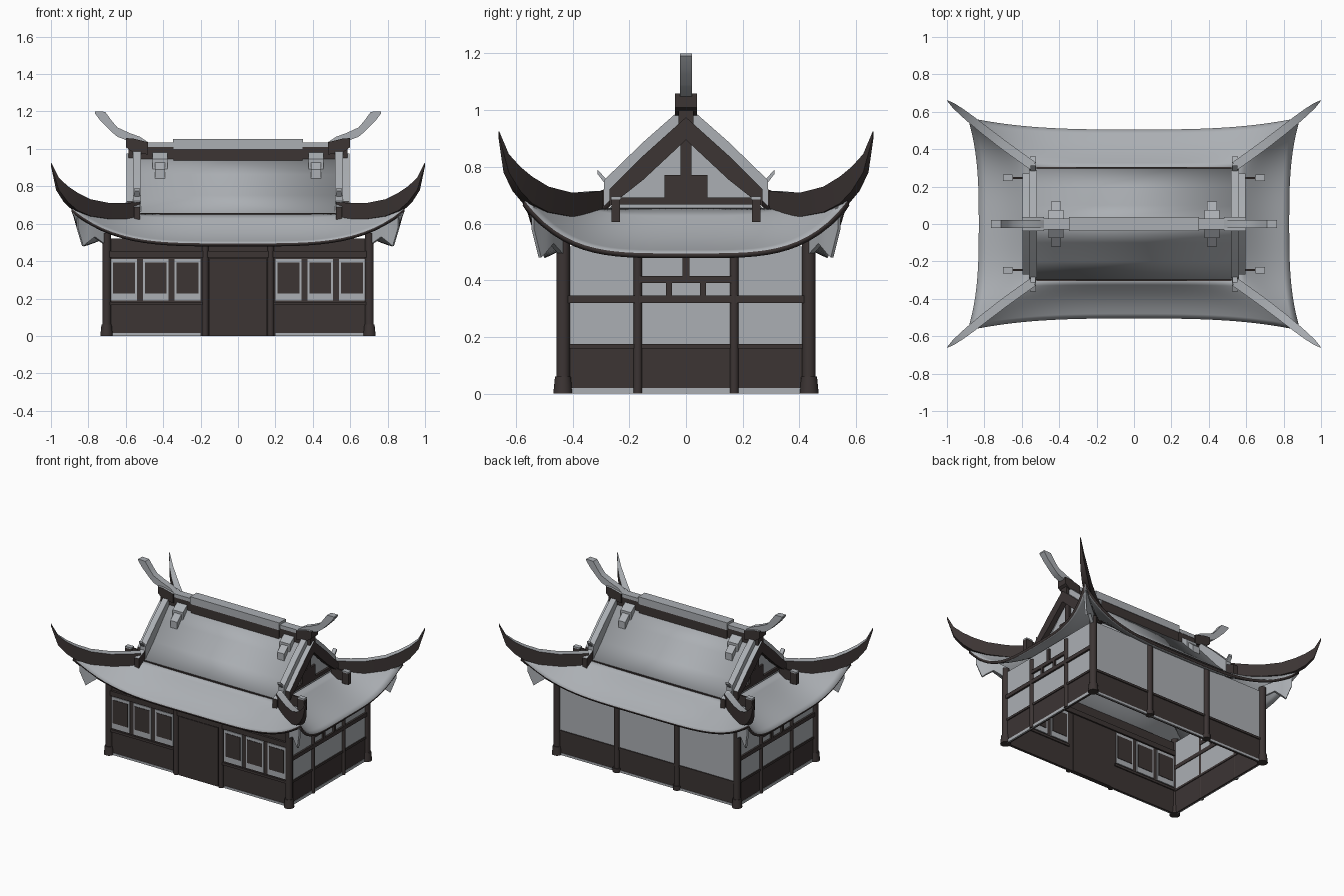
import bpy, bmesh, math
from mathutils import Vector

if "Cube" in bpy.data.objects:
    bpy.data.objects.remove(bpy.data.objects["Cube"])


def material(name, rgb):
    m = bpy.data.materials.new(name)
    m.diffuse_color = (*rgb, 1)
    m.use_nodes = True
    m.node_tree.nodes["Principled BSDF"].inputs["Base Color"].default_value = m.diffuse_color
    return m


LIGHT = material("pale_grey", (0.41, 0.43, 0.455))
DARK = material("dark_brown", (0.045, 0.035, 0.034))
BOTH = (1, -1)
CORNERS = [(sx, sy) for sx in BOTH for sy in BOTH]


def finish(name, bm, mats, solid=0.0):
    me = bpy.data.meshes.new(name)
    if not solid:
        bmesh.ops.recalc_face_normals(bm, faces=bm.faces[:])
    bm.to_mesh(me)
    bm.free()
    for m in mats:
        me.materials.append(m)
    for p in me.polygons:
        p.use_smooth = True
    me.set_sharp_from_angle(angle=math.radians(30))
    ob = bpy.data.objects.new(name, me)
    bpy.context.collection.objects.link(ob)
    if solid:
        md = ob.modifiers.new("thickness", 'SOLIDIFY')
        md.thickness = solid
        md.offset = -1
        md.material_offset_rim = 1
    return ob


def box(name, x, y, z, mat):
    bm = bmesh.new()
    bmesh.ops.create_cube(bm, size=1)
    for v in bm.verts:
        v.co = Vector(((x[0] + x[1]) / 2 + v.co.x * abs(x[1] - x[0]),
                       (y[0] + y[1]) / 2 + v.co.y * abs(y[1] - y[0]),
                       (z[0] + z[1]) / 2 + v.co.z * abs(z[1] - z[0])))
    return finish(name, bm, [mat])


def post(name, x, y, r, z0, z1, mat, r2=None):
    bm = bmesh.new()
    bmesh.ops.create_cone(bm, cap_ends=True, segments=14, radius1=r, radius2=r2 or r, depth=z1 - z0)
    bmesh.ops.translate(bm, verts=bm.verts, vec=(x, y, (z0 + z1) / 2))
    return finish(name, bm, [mat])


def ribbon(name, pts, side=DARK, top=LIGHT, sx=1, sy=1):
    """Beam along a path of (x, y, z_bottom, z_top, half_width)."""
    bm = bmesh.new()
    rows = []
    for i, (x, y, zb, zt, w) in enumerate(pts):
        a, b = pts[max(i - 1, 0)], pts[min(i + 1, len(pts) - 1)]
        n = Vector((-(b[1] - a[1]), b[0] - a[0])).normalized() * w
        rows.append([bm.verts.new(((x + s * n.x) * sx, (y + s * n.y) * sy, z))
                     for s, z in ((-1, zb), (1, zb), (1, zt), (-1, zt))])
    for a, b in zip(rows, rows[1:]):
        for k in range(4):
            f = bm.faces.new((a[k], a[(k + 1) % 4], b[(k + 1) % 4], b[k]))
            f.material_index = 1 if k == 2 else 0
    bm.faces.new(rows[0])
    bm.faces.new(rows[-1])
    return finish(name, bm, [side, top])


def sheet(name, grids, solid):
    """Roof skin from point grids, facing up, with a dark rim."""
    bm = bmesh.new()
    for g in grids:
        vs = [[bm.verts.new(p) for p in row] for row in g]
        for a, b in zip(vs, vs[1:]):
            for i in range(len(a) - 1):
                bm.faces.new((a[i], a[i + 1], b[i + 1], b[i]))
    bm.normal_update()
    bmesh.ops.reverse_faces(bm, faces=[f for f in bm.faces if f.normal.z < 0])
    bmesh.ops.remove_doubles(bm, verts=bm.verts, dist=1e-4)
    bm.normal_update()
    return finish(name, bm, [LIGHT, DARK], solid)


# ---- walls: dark lower half, pale upper half, pale dust strip at the foot
for s in BOTH:
    x = (s * 0.69, s * 0.705)
    box("side_wall_lower", x, (-0.43, 0.43), (0, 0.175), DARK)
    box("side_wall_upper", x, (-0.43, 0.43), (0.175, 0.52), LIGHT)
    box("side_sill", (s * 0.685, s * 0.712), (-0.43, 0.43), (0.16, 0.175), DARK)
    box("side_dust", (s * 0.70, s * 0.708), (-0.41, 0.41), (0, 0.02), LIGHT)
    # timber lattice on the side walls
    beam = (s * 0.685, s * 0.718)
    box("side_rail", beam, (-0.43, 0.43), (0.32, 0.347), DARK)
    box("side_upper_rail", beam, (-0.17, 0.17), (0.39, 0.416), DARK)
    box("side_top_post", beam, (-0.012, 0.012), (0.416, 0.5), DARK)
    for t in BOTH:
        box("side_short_post", beam, (t * 0.05, t * 0.07), (0.347, 0.39), DARK)
        post("side_post", s * 0.703, t * 0.17, 0.016, 0, 0.5, DARK)
    # back posts
    post("back_post", s * 0.235, 0.435, 0.02, 0, 0.52, DARK)
    post("back_post_base", s * 0.235, 0.435, 0.027, 0, 0.03, DARK)

box("back_wall_lower", (-0.7, 0.7), (0.42, 0.435), (0, 0.175), DARK)
box("back_wall_upper", (-0.7, 0.7), (0.42, 0.435), (0.175, 0.52), LIGHT)
box("back_sill", (-0.7, 0.7), (0.415, 0.442), (0.16, 0.175), DARK)
box("back_dust", (-0.67, 0.67), (0.43, 0.438), (0, 0.015), LIGHT)

# ---- front wall with door and windows
box("front_wall", (-0.7, 0.7), (-0.435, -0.42), (0, 0.52), DARK)
box("door", (-0.155, 0.155), (-0.445, -0.415), (0, 0.415), DARK)
box("front_lintel", (-0.7, 0.7), (-0.45, -0.41), (0.42, 0.455), DARK)
for s in BOTH:
    post("door_post", s * 0.175, -0.438, 0.018, 0, 0.5, DARK)
    box("front_sill", (s * 0.19, s * 0.69), (-0.448, -0.412), (0.165, 0.182), DARK)
    box("front_dust", (s * 0.2, s * 0.67), (-0.438, -0.43), (0, 0.015), LIGHT)
    for c in (0.27, 0.44, 0.61):
        box("window_frame", (s * c - 0.069, s * c + 0.069), (-0.441, -0.414), (0.19, 0.412), LIGHT)
        box("window_pane", (s * c - 0.058, s * c + 0.058), (-0.444, -0.411), (0.228, 0.392), DARK)

# ---- corner posts and eave brackets
for sx, sy in CORNERS:
    post("corner_post", sx * 0.702, sy * 0.433, 0.024, 0, 0.55, DARK)
    post("corner_post_base", sx * 0.703, sy * 0.434, 0.034, 0, 0.06, DARK, 0.028)
    ribbon("eave_bracket", [(0.70, 0.43, 0.48, 0.56, 0.01), (0.77, 0.475, 0.53, 0.60, 0.01),
                            (0.81, 0.50, 0.50, 0.63, 0.01), (0.83, 0.515, 0.48, 0.64, 0.006),
                            (0.86, 0.54, 0.58, 0.66, 0.006)], LIGHT, LIGHT, sx, sy)


# ---- lower roof skirt with upswept corners
def skirt(swap, s):
    grid = []
    for j in range(9):
        t = j / 8
        row = []
        for i in range(33):
            u = i / 16 - 1
            a = abs(u)
            if swap:
                p, q = (0.55, 0.30 * u), (0.83 + 0.06 * a ** 3, 0.57 * u)
            else:
                p, q = (0.55 * u, 0.30), (0.89 * u, 0.505 + 0.065 * a ** 3)
            x, y = (p[k] + (q[k] - p[k]) * t for k in (0, 1))
            ze = 0.495 + 0.185 * a ** 4
            z = 0.655 + (ze - 0.655) * t - 0.022 * math.sin(math.pi * t)
            row.append((x * (s if swap else 1), y * (1 if swap else s), z))
        grid.append(row)
    return grid


sheet("lower_roof", [skirt(w, s) for w in (True, False) for s in BOTH], 0.018)

# ---- hip ridges sweeping up to pointed tips
HIP = [(0.54, 0.31, 0.63, 0.715, 0.024), (0.62, 0.367, 0.625, 0.71, 0.024),
       (0.70, 0.425, 0.625, 0.71, 0.024), (0.80, 0.502, 0.64, 0.73, 0.023),
       (0.87, 0.558, 0.67, 0.765, 0.021), (0.92, 0.598, 0.715, 0.80, 0.018),
       (0.965, 0.634, 0.78, 0.845, 0.012), (0.998, 0.66, 0.905, 0.925, 0.002)]
for sx, sy in CORNERS:
    ribbon("hip_ridge", HIP, DARK, LIGHT, sx, sy)

# ---- upper gabled roof
PROFILE = [(0.0, 0.975), (0.1, 0.864), (0.2, 0.752), (0.3, 0.655)]
for s in BOTH:
    sheet("upper_roof", [[[(x, s * y, z) for x in (-0.56, 0.56)] for y, z in PROFILE]], 0.018)
    box("upper_eave_edge", (-0.52, 0.52), (s * 0.29, s * 0.306), (0.643, 0.657), DARK)

for sx, sy in CORNERS:
    # verge ridges, end caps, barge boards and beam ends
    ribbon("verge_ridge", [(0.54, 0.0, 0.94, 1.02, 0.021), (0.54, 0.15, 0.80, 0.888, 0.021),
                           (0.54, 0.29, 0.66, 0.752, 0.021)], LIGHT, LIGHT, sx, sy)
    ribbon("verge_end_cap", [(0.54, 0.28, 0.63, 0.725, 0.017), (0.54, 0.36, 0.61, 0.69, 0.017)],
           DARK, LIGHT, sx, sy)
    ribbon("verge_tip", [(0.54, 0.27, 0.72, 0.745, 0.014), (0.54, 0.312, 0.775, 0.79, 0.014)],
           LIGHT, LIGHT, sx, sy)
    ribbon("barge_board", [(0.577, 0.0, 0.895, 0.975, 0.018), (0.577, 0.15, 0.755, 0.84, 0.018),
                           (0.577, 0.27, 0.66, 0.72, 0.018)], DARK, LIGHT, sx, sy)
    box("beam_end", (sx * 0.56, sx * 0.65), (sy * 0.24, sy * 0.252), (0.62, 0.69), DARK)
    box("beam_end_block", (sx * 0.65, sx * 0.70), (sy * 0.232, sy * 0.262), (0.605, 0.685), DARK)
    box("beam_end_top", (sx * 0.65, sx * 0.70), (sy * 0.23, sy * 0.264), (0.685, 0.695), LIGHT)
    # saddle ornaments lying over the slopes
    ribbon("saddle_upper", [(0.418, 0.0, 0.95, 1.0, 0.04), (0.418, 0.075, 0.87, 0.945, 0.04)],
           LIGHT, LIGHT, sx, sy)
    ribbon("saddle_lower", [(0.418, 0.05, 0.87, 0.95, 0.027), (0.418, 0.12, 0.825, 0.89, 0.027)],
           LIGHT, LIGHT, sx, sy)

for s in BOTH:
    # gable wall with timber framing
    bm = bmesh.new()
    f = bm.faces.new([bm.verts.new((s * 0.53, y, z)) for y, z in
                      ((-0.28, 0.645), (0.28, 0.645), (0, 0.945))])
    ext = bmesh.ops.extrude_face_region(bm, geom=[f])
    bmesh.ops.translate(bm, vec=(s * 0.01, 0, 0),
                        verts=[g for g in ext["geom"] if isinstance(g, bmesh.types.BMVert)])
    finish("gable_wall", bm, [LIGHT])
    face = (s * 0.535, s * 0.555)
    box("gable_tie_beam", face, (-0.26, 0.26), (0.667, 0.692), DARK)
    box("gable_block", face, (-0.075, 0.075), (0.69, 0.772), DARK)
    box("gable_king_post", face, (-0.02, 0.02), (0.77, 0.93), DARK)

# ---- main ridge with upturned horns
box("main_ridge", (-0.345, 0.345), (-0.034, 0.034), (0.90, 1.0), DARK)
box("main_ridge_cap", (-0.348, 0.348), (-0.037, 0.037), (1.0, 1.052), LIGHT)
for s in BOTH:
    box("ridge_end", (s * 0.34, s * 0.585), (-0.027, 0.027), (0.92, 1.01), DARK)
    box("ridge_end_cap", (s * 0.34, s * 0.52), (-0.029, 0.029), (1.01, 1.035), LIGHT)
    ribbon("ridge_end_shoulder", [(0.48, 0, 0.97, 1.035, 0.038), (0.56, 0, 0.98, 1.055, 0.038),
                                  (0.60, 0, 1.01, 1.058, 0.038)], DARK, LIGHT, s)
    ribbon("ridge_horn", [(0.48, 0, 1.0, 1.035, 0.022), (0.525, 0, 1.02, 1.065, 0.022),
                          (0.58, 0, 1.04, 1.085, 0.022), (0.645, 0, 1.065, 1.115, 0.022),
                          (0.675, 0, 1.09, 1.15, 0.022), (0.71, 0, 1.125, 1.198, 0.022),
                          (0.735, 0, 1.15, 1.2, 0.022), (0.765, 0, 1.19, 1.2, 0.022)],
           LIGHT, LIGHT, s)
